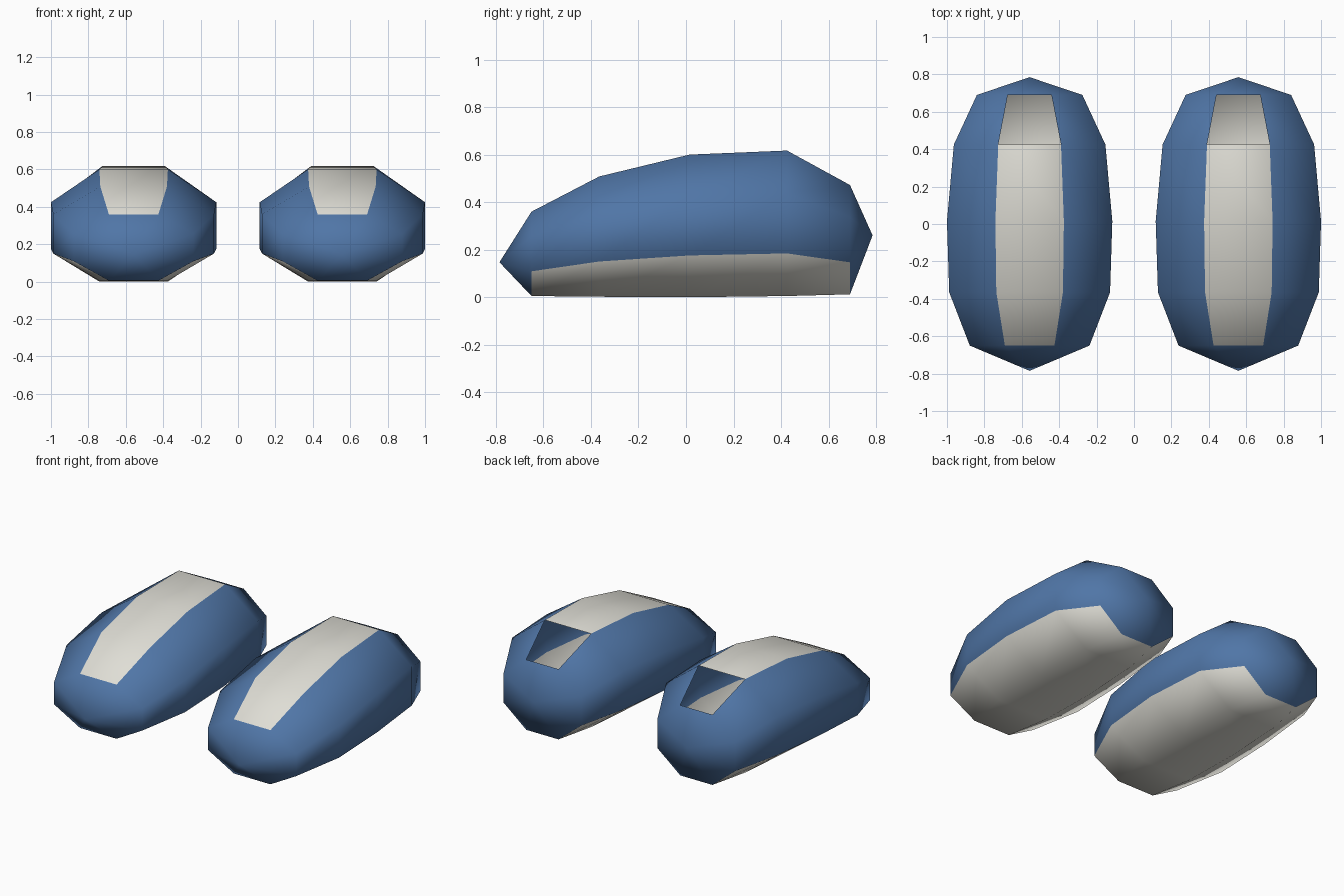
import bpy, bmesh, math

if "Cube" in bpy.data.objects:
    bpy.data.objects.remove(bpy.data.objects["Cube"])

SIDES = 8
T = math.tan(math.pi / 8)          # flat-to-corner ratio of a regular octagon
CENTRE_X = 0.558

# stations along the shoe: y, half width, bottom z, top z
STATIONS = [(-0.65, 0.32, 0.005, 0.36),
            (-0.365, 0.43, 0.002, 0.508),
            (0.015, 0.442, 0.0, 0.60),
            (0.425, 0.405, 0.005, 0.617),
            (0.69, 0.282, 0.012, 0.472)]
TOE = (-0.785, 0.147)              # y, z of the two end points
HEEL = (0.785, 0.26)


def make_material(name, rgb):
    mat = bpy.data.materials.new(name)
    mat.diffuse_color = (*rgb, 1.0)
    mat.use_nodes = True
    mat.node_tree.nodes["Principled BSDF"].inputs["Base Color"].default_value = mat.diffuse_color
    return mat


BLUE = make_material("blue_fabric", (0.08, 0.18, 0.385))
CREAM = make_material("cream_trim", (0.74, 0.73, 0.67))


def build_slipper(name, cx):
    bm = bmesh.new()

    # octagonal rings, corner 0 at the right end of the bottom flat
    rings = []
    for y, half, low, high in STATIONS:
        mid, tall = (low + high) / 2, (high - low) / 2
        ring = []
        for i in range(SIDES):
            a = math.radians(-67.5 + 45 * i)
            r = 1 / math.cos(math.pi / 8)
            ring.append(bm.verts.new((cx + half * r * math.cos(a), y,
                                      mid + tall * r * math.sin(a))))
        rings.append(ring)

    # body panels: cream sole (sides 0, 6, 7) and top strip (side 3), blue sides
    last = len(rings) - 2
    for s in range(last + 1):
        a, b = rings[s], rings[s + 1]
        for i in range(SIDES):
            if i == 3 and s == last:
                continue           # foot opening above the heel
            j = (i + 1) % SIDES
            face = bm.faces.new((a[i], a[j], b[j], b[i]))
            face.material_index = 1 if i in (0, 3, 6, 7) else 0

    # pointed toe and heel caps
    for (y, z), ring in ((TOE, rings[0]), (HEEL, rings[-1])):
        tip = bm.verts.new((cx, y, z))
        for i in range(SIDES):
            bm.faces.new((ring[i], ring[(i + 1) % SIDES], tip))

    bmesh.ops.recalc_face_normals(bm, faces=bm.faces)
    # the shell is open, so make sure the sole faces down
    sole = min(bm.faces, key=lambda f: f.calc_center_median().z)
    if sole.normal.z > 0:
        bmesh.ops.reverse_faces(bm, faces=bm.faces)
    for face in bm.faces:
        face.smooth = True

    mesh = bpy.data.meshes.new(name)
    bm.to_mesh(mesh)
    bm.free()
    mesh.materials.append(BLUE)
    mesh.materials.append(CREAM)
    obj = bpy.data.objects.new(name, mesh)
    bpy.context.collection.objects.link(obj)
    return obj


build_slipper("left_slipper", -CENTRE_X)
build_slipper("right_slipper", CENTRE_X)
